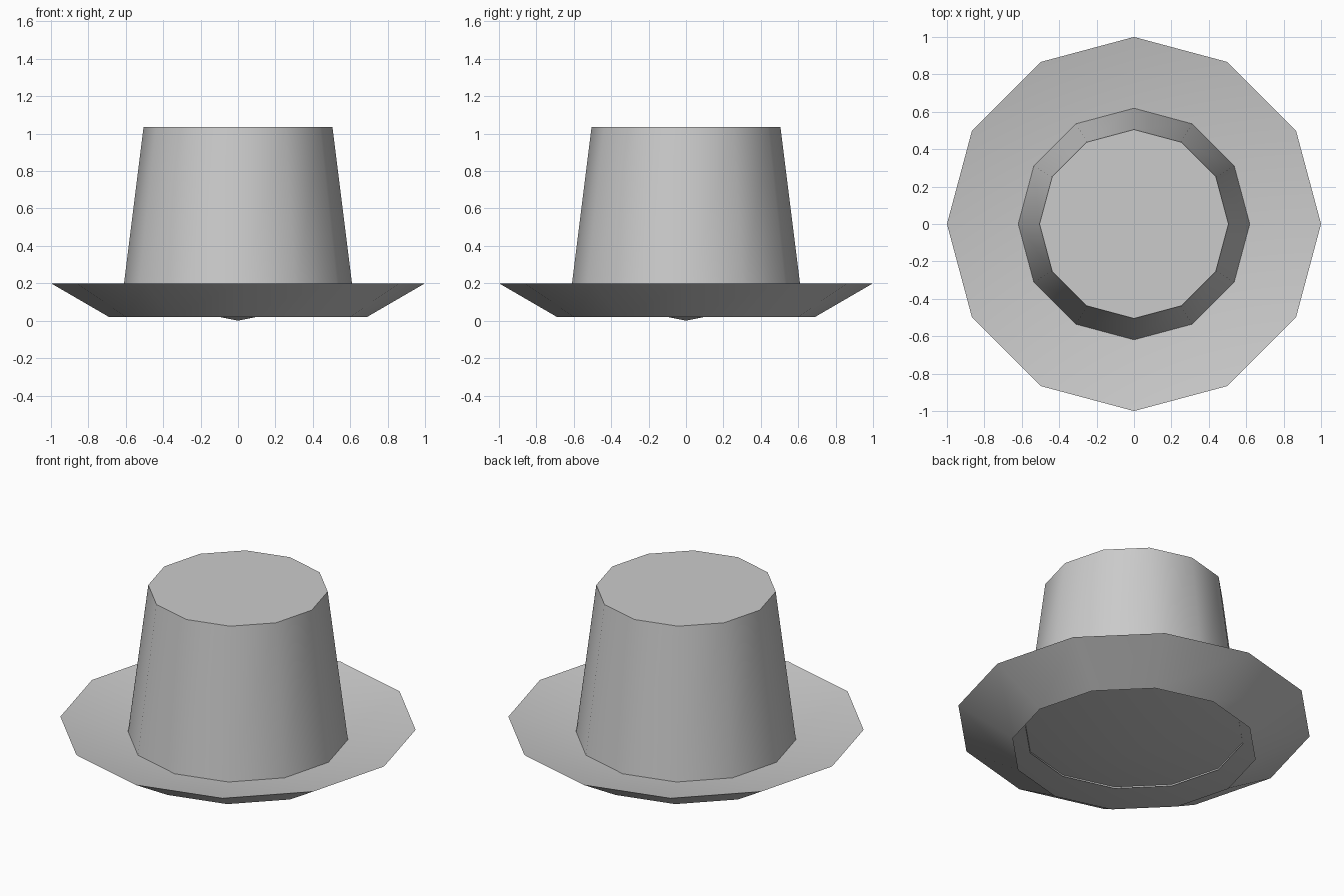
import bpy
import math

cube = bpy.data.objects.get("Cube")
if cube:
    bpy.data.objects.remove(cube)

SIDES = 12

grey = bpy.data.materials.new("plain_grey")
grey.use_nodes = True
colour = (0.6, 0.6, 0.6, 1)
grey.diffuse_color = colour
grey.node_tree.nodes["Principled BSDF"].inputs["Base Color"].default_value = colour


def lathe(name, profile):
    """Spin (radius, height) points about z; a zero radius makes a single tip."""
    verts, rings, faces = [], [], []
    for r, z in profile:
        count = SIDES if r > 0 else 1
        ring = [len(verts) + i for i in range(count)]
        for i in range(count):
            a = 2 * math.pi * i / SIDES
            verts.append((r * math.cos(a), r * math.sin(a), z))
        rings.append(ring)
    for low, high in zip(rings, rings[1:]):
        for i in range(SIDES):
            j = (i + 1) % SIDES
            if len(low) == 1:
                faces.append((low[0], high[i], high[j]))
            else:
                faces.append((low[i], low[j], high[j], high[i]))
    return verts, rings, faces


def add_part(name, profile, capped=False):
    verts, rings, faces = lathe(name, profile)
    if capped:
        faces.append(tuple(rings[-1]))
    mesh = bpy.data.meshes.new(name)
    mesh.from_pydata(verts, [], faces)
    mesh.materials.append(grey)
    obj = bpy.data.objects.new(name, mesh)
    bpy.context.collection.objects.link(obj)
    bpy.ops.object.select_all(action="DESELECT")
    obj.select_set(True)
    bpy.context.view_layer.objects.active = obj
    bpy.ops.object.shade_smooth_by_angle(angle=math.radians(35))
    return obj


# Tapered crown, closed on top and open below, just piercing the brim
add_part("crown", [(0.62, 0.115), (0.505, 1.035)], capped=True)

# Shallow dished brim, running to a tip under the crown
brim_top = add_part("brim_top", [(0, 0), (1, 0.2)])
brim_top.data.flip_normals()

# Open-bottomed skirt beneath the brim
add_part("brim_underside", [(0.69, 0.02), (1, 0.2)])
